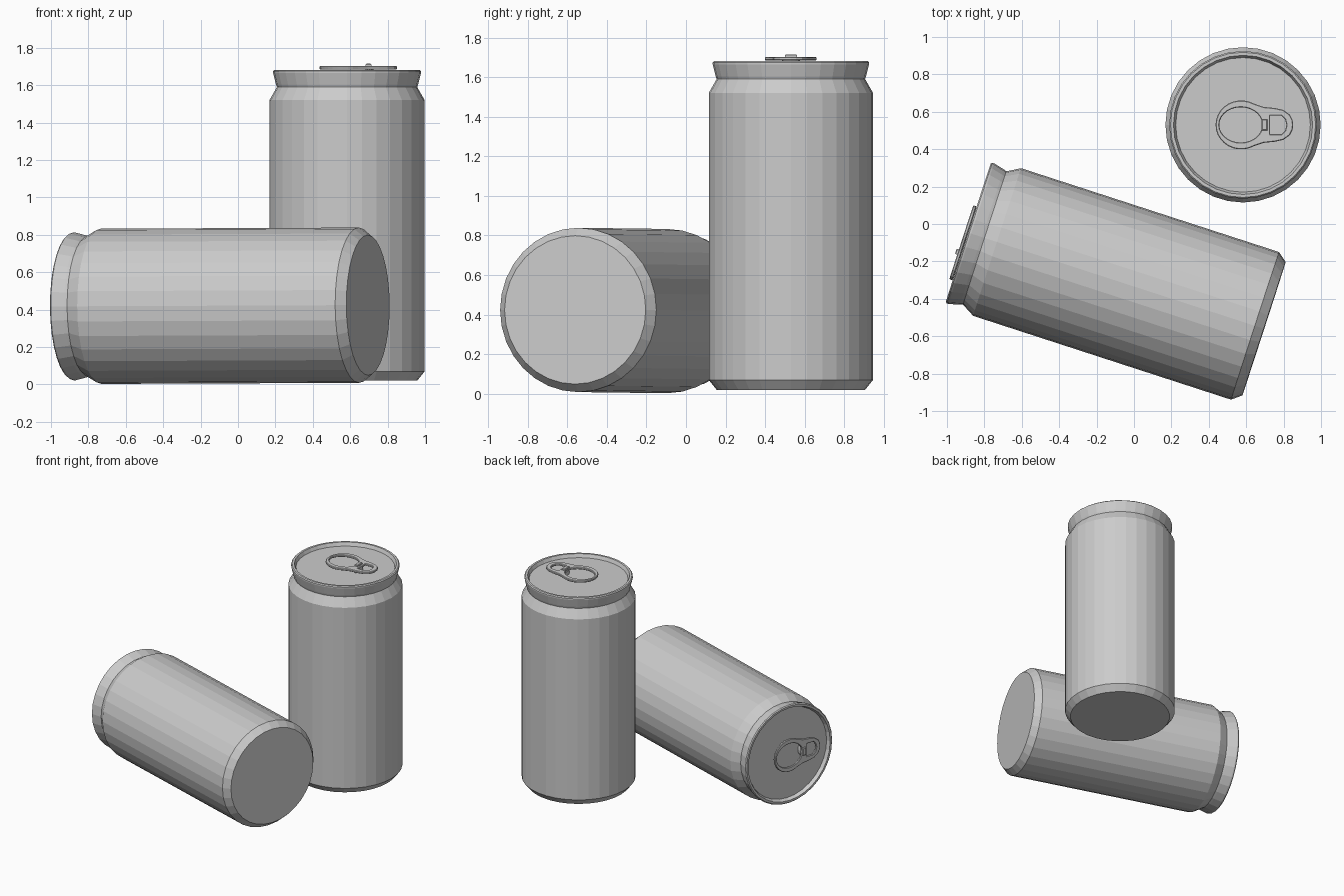
import bpy, bmesh
from math import sin, cos, pi, radians
from mathutils import Matrix, Vector

SIDES = 32

if "Cube" in bpy.data.objects:
    bpy.data.objects.remove(bpy.data.objects["Cube"])

# One bare metal colour
metal = bpy.data.materials.new("bare_aluminium")
metal.use_nodes = True
colour = (0.6, 0.6, 0.6, 1)
metal.diffuse_color = colour
metal.node_tree.nodes["Principled BSDF"].inputs["Base Color"].default_value = colour


def add_object(name, mesh, matrix):
    ob = bpy.data.objects.new(name, mesh)
    mesh.materials.clear()
    mesh.materials.append(metal)
    bpy.context.collection.objects.link(ob)
    ob.matrix_world = matrix
    return ob


def lathe(name, profile, matrix):
    """Turn a (radius, height) profile round z and close both ends."""
    bm = bmesh.new()
    rings = [[bm.verts.new((r * cos(2 * pi * i / SIDES), r * sin(2 * pi * i / SIDES), z))
              for i in range(SIDES)] for r, z in profile]
    for low, high in zip(rings, rings[1:]):
        for i in range(SIDES):
            j = (i + 1) % SIDES
            bm.faces.new((low[i], low[j], high[j], high[i]))
    bm.faces.new(rings[0][::-1])
    bm.faces.new(rings[-1])
    mesh = bpy.data.meshes.new(name)
    bm.to_mesh(mesh)
    bm.free()
    return add_object(name, mesh, matrix)


def ellipse(cx, rx, ry, n=28):
    return [(cx + rx * cos(2 * pi * i / n), ry * sin(2 * pi * i / n)) for i in range(n)]


def mirrored(half):
    """Close a half outline by mirroring it over the x axis."""
    return half + [(x, -y) for x, y in reversed(half) if y > 0]


def plate(name, outlines, z, thickness, bevel, matrix):
    """Flat plate; outlines after the first become holes."""
    curve = bpy.data.curves.new(name, 'CURVE')
    curve.dimensions = '2D'
    curve.fill_mode = 'BOTH'
    curve.extrude = thickness / 2 - bevel
    curve.bevel_depth = bevel
    curve.bevel_resolution = 0
    curve.offset = -bevel
    for points in outlines:
        spline = curve.splines.new('POLY')
        spline.points.add(len(points) - 1)
        for p, (x, y) in zip(spline.points, points):
            p.co = (x, y, 0, 1)
        spline.use_cyclic_u = True
    temp = bpy.data.objects.new(name + "_outline", curve)
    bpy.context.collection.objects.link(temp)
    bpy.context.view_layer.update()
    mesh = bpy.data.meshes.new_from_object(
        temp.evaluated_get(bpy.context.evaluated_depsgraph_get()))
    bpy.data.objects.remove(temp)
    mesh.shade_flat()
    return add_object(name, mesh, matrix @ Matrix.Translation((0, 0, z)))


# Can wall, neck, rolled rim and sunken lid
CAN = [(0.375, 0), (0.415, 0.05), (0.415, 1.5), (0.375, 1.57), (0.38, 1.585),
       (0.395, 1.645), (0.395, 1.655), (0.388, 1.662), (0.372, 1.662), (0.36, 1.635)]

# Pull tab: wide finger ring running into a narrow nose
ring = [(-0.01 + 0.137 * cos(a), 0.131 * sin(a))
        for a in (radians(180 - 12 * i) for i in range(11))]
nose = [(0.11, 0.096), (0.17, 0.09), (0.215, 0.08), (0.25, 0.055), (0.265, 0.025), (0.268, 0)]
TAB = mirrored(ring + nose)
NOSE_HOLE = mirrored([(0.145, 0.05), (0.205, 0.05), (0.225, 0.03), (0.232, 0)])


def build_can(prefix, matrix):
    lathe(prefix + "_can_body", CAN, matrix)
    plate(prefix + "_pull_tab", [TAB, ellipse(-0.012, 0.115, 0.094), NOSE_HOLE],
          1.673, 0.018, 0.004, matrix)
    # Rivet holding the tab, with its foot on the lid
    plate(prefix + "_tab_foot", [ellipse(0.12, 0.022, 0.045, 12)], 1.65, 0.036, 0.002, matrix)
    plate(prefix + "_tab_rivet", [[(0.1, -0.03), (0.13, -0.03), (0.13, 0.03), (0.1, 0.03)]],
          1.686, 0.018, 0.004, matrix)


build_can("standing", Matrix.Translation((0.583, 0.53, 0.02)))

# Fallen can: its base sits at the right end and its lid points left
axis = Vector((-0.951, 0.309, -0.004)).normalized()
side = Vector((-0.309, -0.951, 0))
side = (side - axis * side.dot(axis)).normalized()
frame = Matrix((side, axis.cross(side), axis)).transposed().to_4x4()
build_can("fallen", Matrix.Translation((0.695, -0.56, 0.424)) @ frame)
